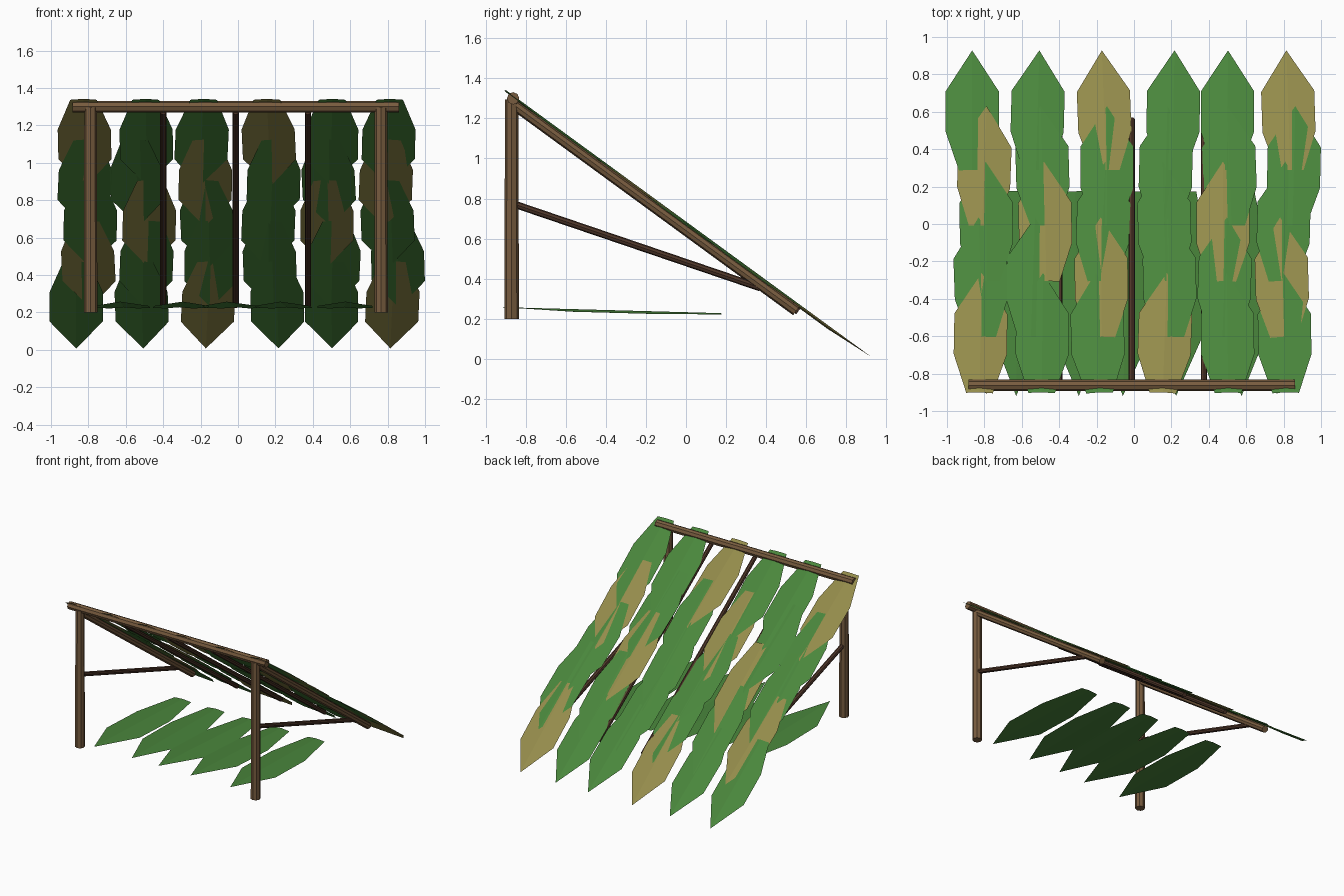
import bpy, bmesh, math
from mathutils import Vector

if "Cube" in bpy.data.objects:
    bpy.data.objects.remove(bpy.data.objects["Cube"])


def material(name, rgb):
    m = bpy.data.materials.new(name)
    m.diffuse_color = (*rgb, 1)
    m.use_nodes = True
    m.node_tree.nodes["Principled BSDF"].inputs["Base Color"].default_value = m.diffuse_color
    return m


WOOD = material("light wood", (0.19, 0.108, 0.05))
DARK = material("dark wood", (0.078, 0.037, 0.022))
GREEN = material("green leaf", (0.068, 0.24, 0.045))
DRY = material("dry leaf", (0.295, 0.26, 0.07))


def add_object(name, bm, mat):
    me = bpy.data.meshes.new(name)
    bm.to_mesh(me)
    bm.free()
    me.materials.append(mat)
    ob = bpy.data.objects.new(name, me)
    bpy.context.collection.objects.link(ob)
    return ob


def pole(name, a, b, r, mat, taper=1.0, sides=8):
    """Low-poly log from point a to point b."""
    a, b = Vector(a), Vector(b)
    bm = bmesh.new()
    bmesh.ops.create_cone(bm, cap_ends=True, segments=sides, radius1=r,
                          radius2=r * taper, depth=(b - a).length)
    ob = add_object(name, bm, mat)
    ob.location = (a + b) / 2
    ob.rotation_mode = 'QUATERNION'
    ob.rotation_quaternion = (b - a).to_track_quat('Z', 'Y')
    return ob


# fraction from stem to tip, share of the half width
LEAF = [(0, 0.5), (0.33, 1), (0.67, 1)]


def leaf(name, stem, tip, half, fold, mat):
    """Flat leaf folded along a raised midrib, blunt at the stem."""
    stem, tip = Vector(stem), Vector(tip)
    along = tip - stem
    side = along.cross(Vector((0, 0, 1))).normalized()
    up = side.cross(along).normalized()
    bm = bmesh.new()
    rows = []
    for f, w in LEAF:
        p = stem + along * f
        rows.append([bm.verts.new(p + side * half * w * s - up * fold * w * abs(s))
                     for s in (-1, 0, 1)])
    for r0, r1 in zip(rows, rows[1:]):
        for i in (0, 1):
            bm.faces.new((r0[i], r0[i + 1], r1[i + 1], r1[i]))
    end = bm.verts.new(tip)
    for i in (0, 1):
        bm.faces.new((rows[-1][i], rows[-1][i + 1], end))
    bm.normal_update()
    for f in bm.faces:
        if f.normal.z < 0:
            f.normal_flip()
    return add_object(name, bm, mat)


def roof_z(y):
    return 0.01 + (0.925 - y) * 0.73


# Frame: posts, braces, ridge beam
for label, x in (("left", -0.788), ("right", 0.765)):
    pole(label + "_post", (x, -0.87, 0.2), (x, -0.87, 1.295), 0.036, WOOD, 0.94)
    pole(label + "_brace", (x, -0.86, 0.773), (x, 0.37, 0.355), 0.018, DARK)
    pole(label + "_outer_rafter", (x, -0.86, roof_z(-0.86) - 0.045),
         (x, 0.55, roof_z(0.55) - 0.045), 0.026, WOOD)
pole("ridge_beam", (-0.885, -0.863, 1.3), (0.86, -0.863, 1.3), 0.031, WOOD)

# Thin inner rafters
for i, x in enumerate((-0.4, -0.012, 0.374)):
    pole(f"inner_rafter_{i}", (x, -0.86, roof_z(-0.86) - 0.04),
         (x, 0.56, roof_z(0.56) - 0.04), 0.017, DARK)

# Roof: six columns of five overlapping leaves, centres listed from the bottom up
COLUMNS = [
    ((-0.865, -0.80, -0.79, -0.82, -0.82), (1, 4)),
    ((-0.515, -0.49, -0.475, -0.54, -0.49), (2,)),
    ((-0.16, -0.145, -0.165, -0.175, -0.195), (0, 3)),
    ((0.21, 0.17, 0.162, 0.19, 0.165), (4,)),
    ((0.50, 0.51, 0.475, 0.485, 0.50), (2,)),
    ((0.825, 0.855, 0.80, 0.79, 0.805), (0, 3)),
]
for c, (centres, dry) in enumerate(COLUMNS):
    for r, x in enumerate(centres):
        y0 = 0.29 - 0.2975 * r
        y1 = y0 + 0.638
        lean = 0.012 * math.sin(c * 2.3 + r * 1.7)
        leaf(f"roof_leaf_{c}_{r}", (x - lean, y0, roof_z(y0)),
             (x + lean, y1, roof_z(y1)), 0.142, 0.013, DRY if r in dry else GREEN)

# Bedding: five long leaves under the roof
BED = [(-0.61, -0.63), (-0.315, -0.295), (-0.01, -0.06), (0.26, 0.225), (0.57, 0.575)]
for i, (xs, xt) in enumerate(BED):
    leaf(f"bed_leaf_{i}", (xs, 0.175, 0.228), (xt, -0.92, 0.258), 0.147, 0.013, GREEN)
